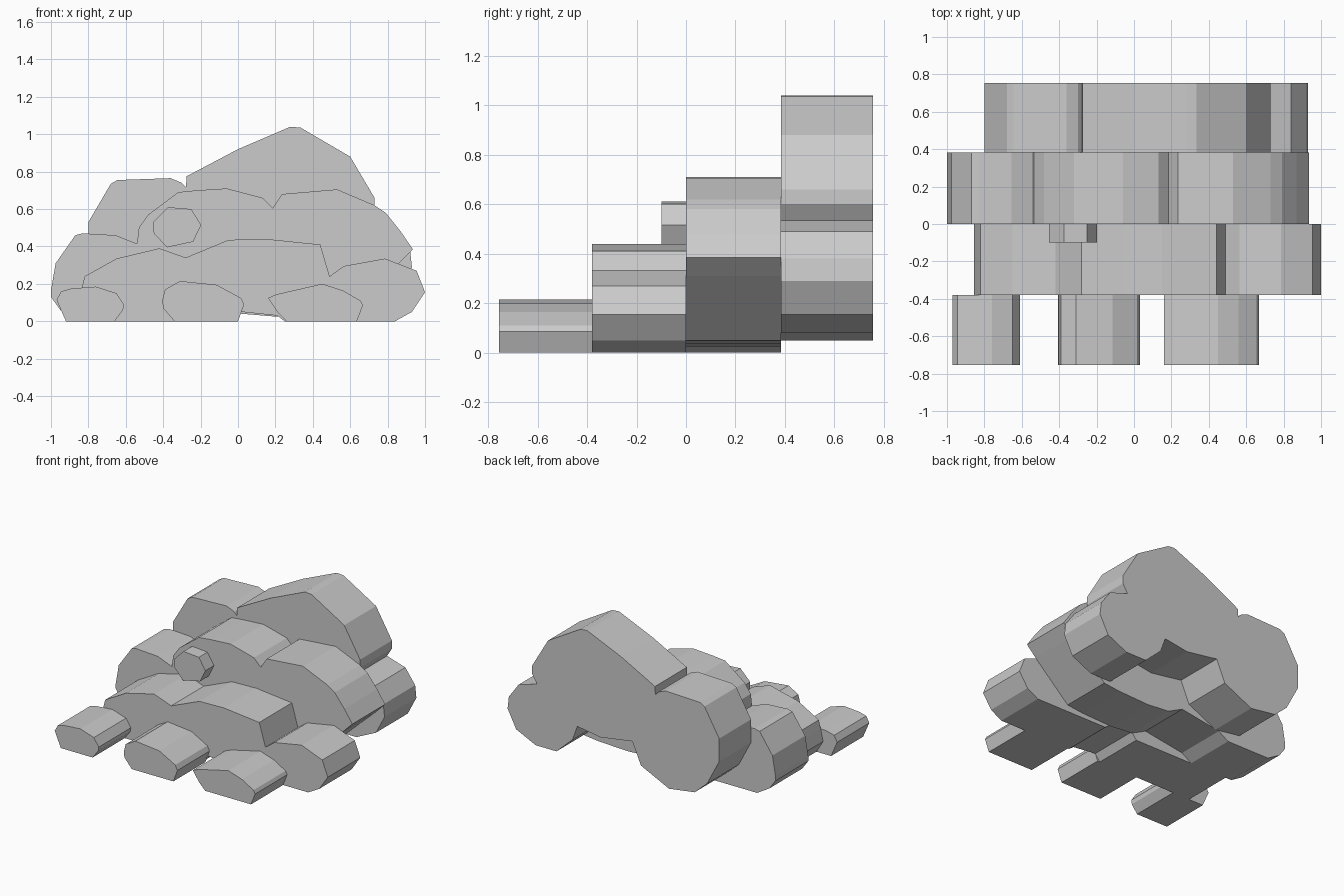
import bpy, bmesh

stone = bpy.data.materials.new("grey stone")
stone.diffuse_color = (0.6, 0.6, 0.6, 1)


def slab(name, y0, y1, outline):
    """Extrude an (x, z) outline from y0 (front) to y1 (back)."""
    bm = bmesh.new()
    front = bm.faces.new([bm.verts.new((x, y0, z)) for x, z in outline])
    res = bmesh.ops.extrude_face_region(bm, geom=[front], use_keep_orig=True)
    for v in res["geom"]:
        if isinstance(v, bmesh.types.BMVert):
            v.co.y = y1
    bmesh.ops.recalc_face_normals(bm, faces=bm.faces)
    bmesh.ops.triangulate(bm, faces=[f for f in bm.faces if len(f.verts) > 4])
    me = bpy.data.meshes.new(name)
    bm.to_mesh(me)
    bm.free()
    me.materials.append(stone)
    ob = bpy.data.objects.new(name, me)
    bpy.context.collection.objects.link(ob)
    return ob


# three small rocks in the front row
slab("front_rock_left", -.755, -.38, [
    (-.92, 0), (-.97, .115), (-.945, .16), (-.89, .175), (-.76, .185),
    (-.65, .15), (-.61, .09), (-.615, .06), (-.66, 0)])
slab("front_rock_middle", -.755, -.38, [
    (-.34, 0), (-.40, .07), (-.405, .11), (-.39, .17), (-.31, .215),
    (-.115, .195), (.015, .125), (.033, .09), (0, 0)])
slab("front_rock_right", -.755, -.38, [
    (.26, 0), (.21, .05), (.16, .125), (.21, .145), (.45, .2),
    (.56, .165), (.655, .11), (.668, .085), (.635, 0)])

# low ledge behind the front row
slab("low_ledge", -.38, 0, [
    (-.80, 0), (-.855, .09), (-.835, .18), (-.82, .24), (-.65, .335),
    (-.42, .39), (-.28, .34), (-.05, .435), (.15, .44), (.44, .41),
    (.49, .24), (.565, .295), (.785, .335), (.955, .27), (1, .155),
    (.93, .05), (.84, 0), (.25, 0), (.21, .03), (.02, .05), (-.02, 0)])

# small stone stuck on the middle ledge
slab("small_stone", -.1, 0, [
    (-.38, .395), (-.45, .47), (-.455, .53), (-.375, .61), (-.25, .6),
    (-.197, .515), (-.24, .425)])

# middle ledge
slab("middle_ledge", 0, .383, [
    (-.85, 0), (-.95, .06), (-1, .13), (-1, .165), (-.975, .31),
    (-.87, .46), (-.83, .47), (-.655, .46), (-.54, .415), (-.53, .5),
    (-.48, .57), (-.32, .69), (-.22, .7), (-.06, .71), (.13, .66),
    (.185, .605), (.235, .68), (.53, .705), (.73, .62), (.79, .58),
    (.87, .48), (.935, .385), (.86, .31), (.58, .05), (.45, .035),
    (.2, .025), (.02, .04), (-.1, .1), (-.42, .05), (-.5, 0)])

# tall ledge at the back
slab("back_ledge", .383, .755, [
    (-.39, .05), (-.6, .08), (-.7, .17), (-.8, .36), (-.8, .53),
    (-.68, .735), (-.645, .755), (-.36, .765), (-.3, .74), (-.278, .715),
    (-.275, .775), (0, .92), (.28, 1.04), (.335, 1.035), (.6, .88),
    (.73, .66), (.73, .6), (.69, .535), (.84, .49), (.92, .38),
    (.93, .29), (.86, .155), (.7, .08), (.53, .08), (.4, .2),
    (.36, .31), (.17, .28), (-.09, .32), (-.16, .16)])
